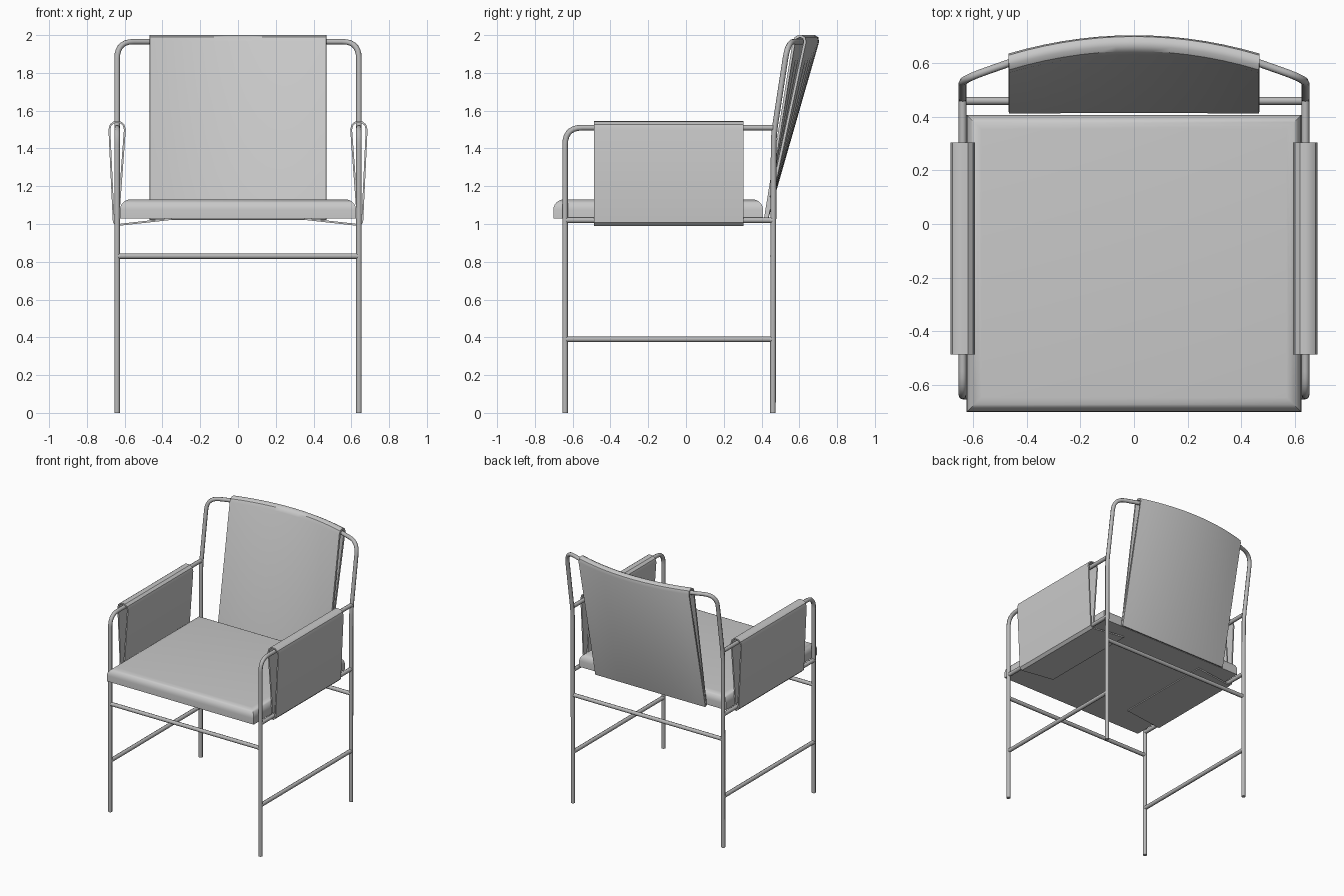
import bpy, bmesh
from mathutils import Vector

cube = bpy.data.objects.get("Cube")
if cube:
    bpy.data.objects.remove(cube, do_unlink=True)


def material(name, value):
    m = bpy.data.materials.new(name)
    m.use_nodes = True
    colour = (value, value, value, 1)
    m.diffuse_color = colour
    m.node_tree.nodes["Principled BSDF"].inputs["Base Color"].default_value = colour
    return m


FABRIC = material("light grey upholstery", 0.58)
METAL = material("grey metal", 0.48)
LEG_X, FRONT_Y, BACK_Y, ARM_Z = 0.64, -0.64, 0.46, 1.51
TUBE = 0.015


def activate(obj):
    bpy.ops.object.select_all(action="DESELECT")
    obj.select_set(True)
    bpy.context.view_layer.objects.active = obj


def finish(obj, mat, angle=0.6):
    obj.data.materials.clear()
    obj.data.materials.append(mat)
    activate(obj)
    bpy.ops.object.shade_smooth_by_angle(angle=angle)


def rounded(a, corner, b, reach, steps=7):
    """Points of a smooth bend at a corner between a and b."""
    a, corner, b = Vector(a), Vector(corner), Vector(b)
    start = corner + (a - corner).normalized() * reach
    end = corner + (b - corner).normalized() * reach
    pts = []
    for i in range(steps + 1):
        t = i / steps
        pts.append(start * (1 - t) ** 2 + corner * 2 * t * (1 - t) + end * t * t)
    return pts


def tube(name, points):
    curve = bpy.data.curves.new(name, "CURVE")
    curve.dimensions = "3D"
    curve.bevel_depth = TUBE
    curve.bevel_resolution = 2
    curve.use_fill_caps = True
    spline = curve.splines.new("POLY")
    spline.points.add(len(points) - 1)
    for p, co in zip(spline.points, points):
        p.co = (*co, 1)
    obj = bpy.data.objects.new(name, curve)
    bpy.context.collection.objects.link(obj)
    activate(obj)
    bpy.ops.object.convert(target="MESH")
    finish(bpy.context.object, METAL, 0.9)


def sheet(name, rows, thickness):
    """Thick cloth from a grid of points."""
    bm = bmesh.new()
    grid = [[bm.verts.new(p) for p in row] for row in rows]
    for r0, r1 in zip(grid, grid[1:]):
        for i in range(len(r0) - 1):
            bm.faces.new((r0[i], r0[i + 1], r1[i + 1], r1[i]))
    bmesh.ops.recalc_face_normals(bm, faces=bm.faces)
    mesh = bpy.data.meshes.new(name)
    bm.to_mesh(mesh)
    bm.free()
    obj = bpy.data.objects.new(name, mesh)
    bpy.context.collection.objects.link(obj)
    mod = obj.modifiers.new("thickness", "SOLIDIFY")
    mod.thickness = thickness
    mod.offset = 0
    activate(obj)
    bpy.ops.object.modifier_apply(modifier=mod.name)
    finish(obj, FABRIC)


def bow(x):
    """Rearward curve of the backrest across its width."""
    return 0.07 * (1 - (x / 0.47) ** 2)


# Side frames: front leg bending into the arm tube, plus two rails
for side, s in (("left", 1), ("right", -1)):
    x = s * LEG_X
    foot, elbow, rear = (x, FRONT_Y, 0), (x, FRONT_Y, ARM_Z), (x, BACK_Y, ARM_Z)
    tube(f"{side}_front_leg_and_arm", [foot, *rounded(foot, elbow, rear, 0.09), rear])
    for part, z in (("lower_side_rail", 0.39), ("seat_side_rail", 1.02)):
        tube(f"{side}_{part}", [(x, FRONT_Y, z), (x, BACK_Y, z)])

# Back legs and bowed top rail as a single bent tube
TOP_Z = 1.965


def back_half(s):
    x = s * LEG_X
    foot, bend = (x, BACK_Y, 0), (x, BACK_Y + 0.004, 1.47)
    corner = (x, 0.6 + bow(LEG_X), TOP_Z)
    inner = (s * 0.47, 0.6, TOP_Z)
    return [foot, *rounded(foot, bend, corner, 0.06, 4),
            *rounded(bend, corner, inner, 0.09)]


arc = [(0.47 - 0.94 * i / 12, 0.6 + bow(0.47 - 0.94 * i / 12), TOP_Z) for i in range(13)]
tube("back_legs_and_top_rail", back_half(1) + arc + back_half(-1)[::-1])

# Cross rails
for part, y in (("front_cross_rail", FRONT_Y), ("back_cross_rail", BACK_Y)):
    tube(part, [(-LEG_X, y, 0.83), (LEG_X, y, 0.83)])

# Seat cushion with rounded top edges
bm = bmesh.new()
bmesh.ops.create_cube(bm, size=1)
for v in bm.verts:
    v.co = (v.co.x * 1.25, v.co.y * 1.11 - 0.147, v.co.z * 0.1 + 1.08)
top_edges = [e for e in bm.edges if all(v.co.z > 1.1 for v in e.verts)]
bmesh.ops.bevel(bm, geom=top_edges, offset=0.055, segments=6, profile=0.5,
                affect="EDGES")
mesh = bpy.data.meshes.new("seat_cushion")
bm.to_mesh(mesh)
bm.free()
seat = bpy.data.objects.new("seat_cushion", mesh)
bpy.context.collection.objects.link(seat)
finish(seat, FABRIC)

# Arm slings wrapped over the arm tube and under the seat rail
ARM_PROFILE = [(0.35, 1.027), (0.61, 0.998), (0.642, 0.994), (0.658, 1.01),
               (0.681, 1.5), (0.674, 1.525), (0.657, 1.538), (0.64, 1.539),
               (0.622, 1.538), (0.606, 1.525), (0.599, 1.5), (0.633, 1.04)]
for side, s in (("left", 1), ("right", -1)):
    sheet(f"{side}_arm_sling",
          [[(s * x, y, z) for x, z in ARM_PROFILE] for y in (-0.488, 0.305)], 0.01)

# Backrest sling looped over the top rail, flat at the bottom and bowed at the top
BACK_PROFILE = [(0.42, 1.03), (0.571, 1.965), (0.58, 1.985), (0.595, 1.993),
                (0.61, 1.993), (0.624, 1.985), (0.629, 1.965), (0.427, 1.022)]
rows = []
for i in range(15):
    x = -0.468 + 0.936 * i / 14
    rows.append([(x, y + bow(x) * (z - 1.02) / 0.96, z) for y, z in BACK_PROFILE])
sheet("backrest_sling", rows, 0.014)
